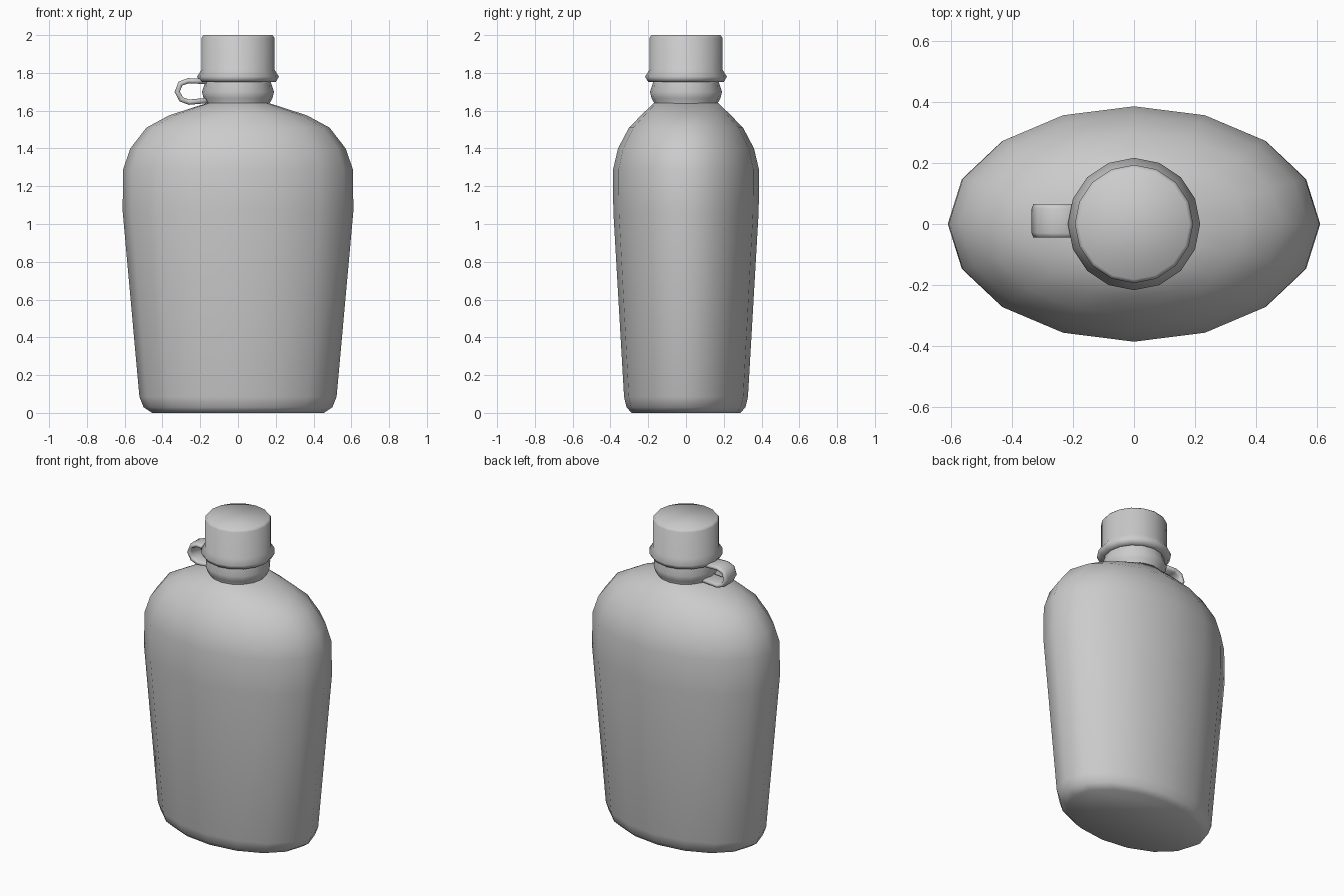
import bpy, bmesh, math
from mathutils import Vector

if "Cube" in bpy.data.objects:
    bpy.data.objects.remove(bpy.data.objects["Cube"])

SIDES = 16

grey = bpy.data.materials.new("plain_grey")
grey.use_nodes = True
grey.diffuse_color = (0.6, 0.6, 0.6, 1)
grey.node_tree.nodes["Principled BSDF"].inputs["Base Color"].default_value = (0.6, 0.6, 0.6, 1)


def finish(name, bm):
    bmesh.ops.recalc_face_normals(bm, faces=bm.faces)
    mesh = bpy.data.meshes.new(name)
    bm.to_mesh(mesh)
    bm.free()
    mesh.materials.append(grey)
    mesh.shade_smooth()
    obj = bpy.data.objects.new(name, mesh)
    bpy.context.collection.objects.link(obj)
    return obj


def skin(name, rings):
    """Bridge closed loops of points and cap both ends."""
    bm = bmesh.new()
    loops = [[bm.verts.new(p) for p in ring] for ring in rings]
    for a, b in zip(loops, loops[1:]):
        for i in range(len(a)):
            j = (i + 1) % len(a)
            bm.faces.new((a[i], a[j], b[j], b[i]))
    bm.faces.new(loops[0])
    bm.faces.new(loops[-1])
    return finish(name, bm)


def oval(z, rx, ry):
    angles = [math.tau * i / SIDES for i in range(SIDES)]
    return [Vector((rx * math.cos(a), ry * math.sin(a), z)) for a in angles]


# Flask body: oval sections (height, half width, half depth)
body = [(0, .455, .288), (.03, .50, .315), (.085, .522, .328), (1.07, .611, .385),
        (1.29, .608, .386), (1.40, .57, .36), (1.51, .485, .302),
        (1.575, .365, .238), (1.64, .165, .172)]
skin("flask_body", [oval(*s) for s in body])

# Round neck with a bulge
neck = [(1.60, .165), (1.64, .168), (1.665, .182), (1.70, .191), (1.745, .176), (1.80, .176)]
skin("neck", [oval(z, r, r) for z, r in neck])

# Screw cap with flared rim
cap = [(1.752, .17), (1.752, .20), (1.78, .217), (1.815, .194), (1.985, .194), (2.0, .182)]
skin("screw_cap", [oval(z, r, r) for z, r in cap])

# Strap loop: a flat band swept along a hook-shaped path in the xz plane
path = [Vector((x, .01, z)) for x, z in
        [(-.16, 1.755), (-.265, 1.758), (-.305, 1.743), (-.322, 1.70),
         (-.30, 1.66), (-.26, 1.645), (-.15, 1.655)]]
section = [(-.055, -.008), (-.04, -.014), (.04, -.014), (.055, -.008),
           (.055, .008), (.04, .014), (-.04, .014), (-.055, .008)]
rings = []
for i, p in enumerate(path):
    along = (path[min(i + 1, len(path) - 1)] - path[max(i - 1, 0)]).normalized()
    across = along.cross(Vector((0, 1, 0)))
    rings.append([p + Vector((0, w, 0)) + across * t for w, t in section])
skin("strap_loop", rings)
